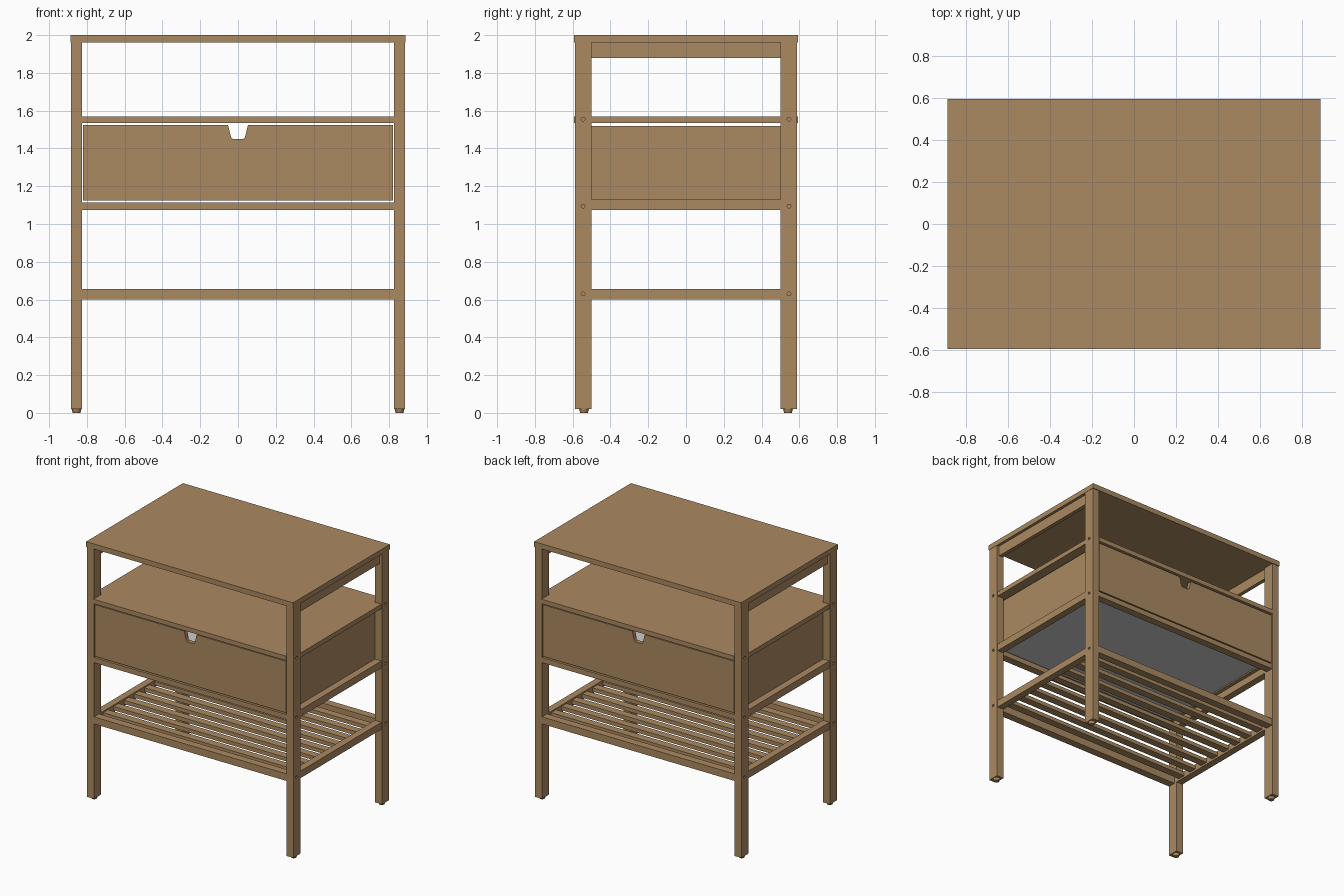
import bpy, bmesh, math
from mathutils import Matrix

if "Cube" in bpy.data.objects:
    bpy.data.objects.remove(bpy.data.objects["Cube"])


def material(name, rgb):
    m = bpy.data.materials.new(name)
    m.diffuse_color = (*rgb, 1.0)
    m.use_nodes = True
    m.node_tree.nodes["Principled BSDF"].inputs["Base Color"].default_value = m.diffuse_color
    return m


WOOD = material("oak wood", (0.407, 0.254, 0.122))
GREY = material("pale grey board", (0.62, 0.62, 0.62))


def finish(name, bm, mat):
    bmesh.ops.recalc_face_normals(bm, faces=bm.faces)
    me = bpy.data.meshes.new(name)
    bm.to_mesh(me)
    bm.free()
    me.materials.append(mat)
    ob = bpy.data.objects.new(name, me)
    bpy.context.collection.objects.link(ob)
    return ob


def box(name, x, y, z, mat=WOOD):
    """Box from (min, max) ranges on each axis."""
    bm = bmesh.new()
    bmesh.ops.create_cube(bm, size=1.0)
    for v in bm.verts:
        v.co = [(r[0] + r[1]) / 2 + c * abs(r[1] - r[0])
                for c, r in zip(v.co, (x, y, z))]
    return finish(name, bm, mat)


def extrude(name, points, vec, mat=WOOD):
    """Extrude a flat outline of 3D points along vec."""
    bm = bmesh.new()
    face = bm.faces.new([bm.verts.new(p) for p in points])
    new = bmesh.ops.extrude_face_region(bm, geom=[face])["geom"]
    verts = [v for v in new if isinstance(v, bmesh.types.BMVert)]
    bmesh.ops.translate(bm, verts=verts, vec=vec)
    return finish(name, bm, mat)


X_OUT, X_IN = 0.885, 0.825      # leg outer and inner faces
Y_OUT, Y_IN = 0.587, 0.5
SCREW_Z = (0.63, 1.095, 1.555)

# Table top
box("top_board", (-0.887, 0.887), (-0.593, 0.593), (1.96, 2.0))

# Legs with screw sockets on the outer sides, and small tapered feet
for sx, side in ((-1, "left"), (1, "right")):
    for sy, end in ((-1, "front"), (1, "back")):
        leg = box(f"{end}_{side}_leg", (sx * X_IN, sx * X_OUT),
                  (sy * Y_IN, sy * Y_OUT), (0.02, 1.96))
        bm = bmesh.new()
        for z in SCREW_Z:
            place = (Matrix.Translation((sx * X_OUT, sy * 0.545, z))
                     @ Matrix.Rotation(math.pi / 2, 4, "Y"))
            bmesh.ops.create_cone(bm, cap_ends=True, segments=6, radius1=0.011,
                                  radius2=0.011, depth=0.02, matrix=place)
        cutter = finish(f"{end}_{side}_socket_cutter", bm, WOOD)
        cutter.hide_render = True
        cutter.hide_viewport = True
        mod = leg.modifiers.new("sockets", "BOOLEAN")
        mod.operation = "DIFFERENCE"
        mod.solver = "EXACT"
        mod.object = cutter

        bm = bmesh.new()
        bmesh.ops.create_cone(bm, cap_ends=True, segments=12, radius1=0.02,
                              radius2=0.026, depth=0.02,
                              matrix=Matrix.Translation((sx * 0.855, sy * 0.54, 0.01)))
        finish(f"{end}_{side}_foot", bm, WOOD)

    # Side rails between the legs
    box(f"{side}_top_rail", (sx * 0.835, sx * 0.865), (-Y_IN, Y_IN), (1.88, 1.96))
    box(f"{side}_drawer_rail", (sx * X_IN, sx * 0.88), (-Y_IN, Y_IN), (1.075, 1.13))
    box(f"{side}_lower_rail", (sx * X_IN, sx * 0.88), (-Y_IN, Y_IN), (0.6, 0.655))

# Middle shelf, notched around the legs
quarter = [(0.88, Y_IN), (X_IN, Y_IN), (X_IN, 0.592)]
outline = (quarter + [(-x, y) for x, y in reversed(quarter)]
           + [(-x, -y) for x, y in quarter]
           + [(x, -y) for x, y in reversed(quarter)])
extrude("middle_shelf", [(x, y, 1.535) for x, y in outline], (0, 0, 0.035))

# Front and back rails, drawer panels with finger notch
right = [(0.029, 1.45), (0.037, 1.46), (0.053, 1.525), (0.82, 1.525), (0.82, 1.125)]
panel = right + [(-x, z) for x, z in reversed(right)]
for sy, end in ((-1, "front"), (1, "back")):
    box(f"{end}_drawer_rail", (-X_IN, X_IN), (sy * 0.525, sy * 0.585), (1.075, 1.115))
    box(f"{end}_lower_rail", (-X_IN, X_IN), (sy * 0.525, sy * 0.585), (0.6, 0.655))
    extrude(f"{end}_drawer_panel", [(x, sy * 0.55, z) for x, z in panel],
            (0, sy * 0.033, 0))

# Drawer sides and bottom
for sx, side in ((-1, "left"), (1, "right")):
    box(f"{side}_drawer_side", (sx * 0.79, sx * 0.82), (-0.55, 0.55), (1.125, 1.52))
box("drawer_bottom", (-0.79, 0.79), (-0.55, 0.55), (1.135, 1.15), GREY)

# Slats of the lower shelf
COUNT = 8
pitch = 1.05 / (COUNT + 0.3)
for i in range(COUNT):
    y = (i - (COUNT - 1) / 2) * pitch
    box(f"slat_{i + 1}", (-X_IN, X_IN), (y - 0.03, y + 0.03), (0.615, 0.645))
